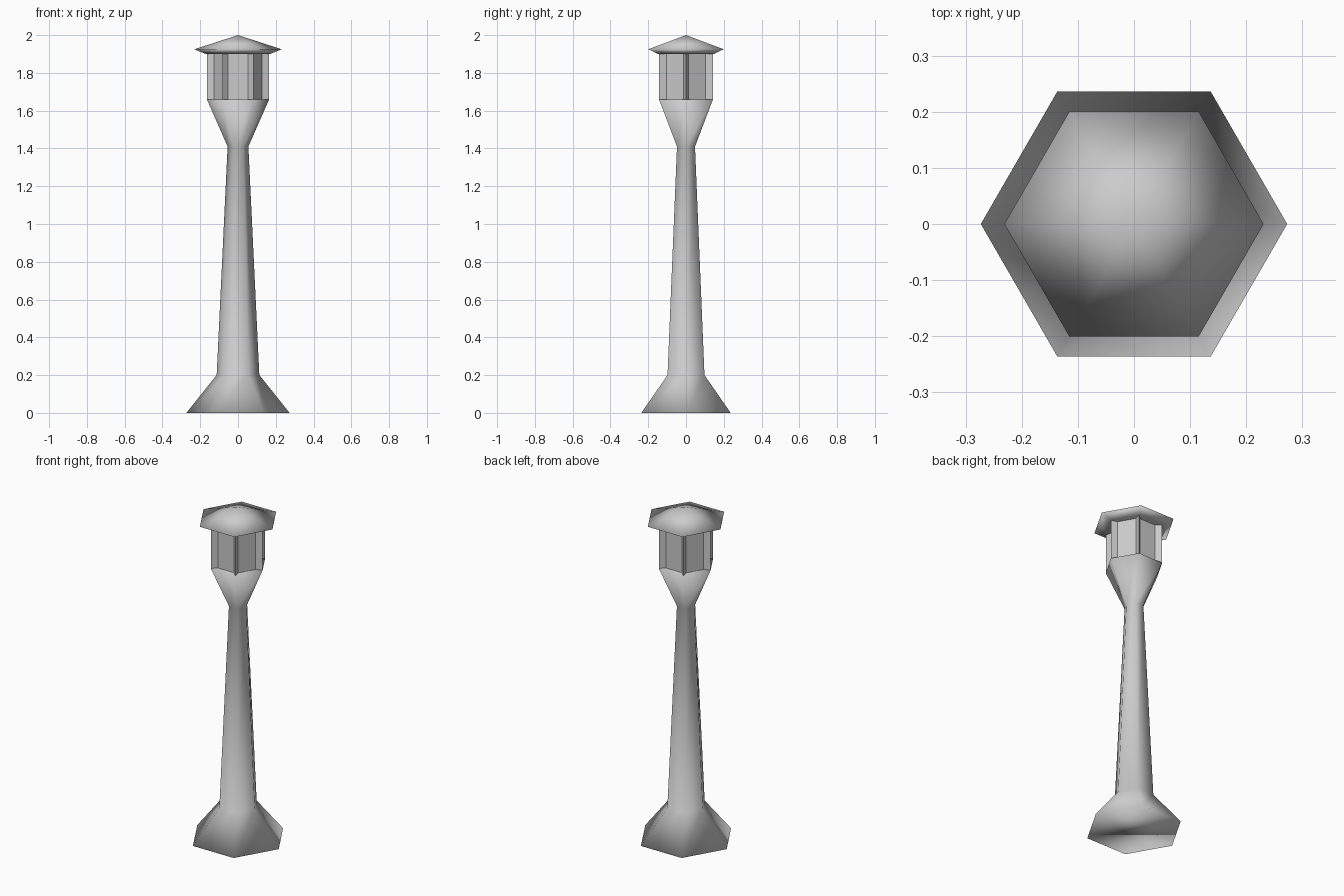
import bpy
import bmesh
from math import cos, sin, radians

cube = bpy.data.objects.get("Cube")
if cube:
    bpy.data.objects.remove(cube, do_unlink=True)

stone = bpy.data.materials.new("grey_stone")
stone.use_nodes = True
grey = (0.6, 0.6, 0.6, 1)
stone.diffuse_color = grey
stone.node_tree.nodes["Principled BSDF"].inputs["Base Color"].default_value = grey

SIDES = 6


def hexagon(radius):
    """Corners of a hexagon that points along x."""
    return [(radius * cos(radians(60 * i)), radius * sin(radians(60 * i)))
            for i in range(SIDES)]


def loft(name, sections, apex=None):
    """Skin a stack of (outline, height) sections, closed at both ends."""
    bm = bmesh.new()
    rings = [[bm.verts.new((x, y, z)) for x, y in outline] for outline, z in sections]
    for low, high in zip(rings, rings[1:]):
        n = len(low)
        for i in range(n):
            j = (i + 1) % n
            bm.faces.new((low[i], low[j], high[j], high[i]))
    bm.faces.new(rings[0][::-1])
    if apex is None:
        bm.faces.new(rings[-1])
    else:
        tip = bm.verts.new((0, 0, apex))
        top = rings[-1]
        for i in range(len(top)):
            bm.faces.new((top[i], top[(i + 1) % len(top)], tip))
    bmesh.ops.recalc_face_normals(bm, faces=bm.faces)
    for face in bm.faces:
        face.smooth = True
    mesh = bpy.data.meshes.new(name)
    bm.to_mesh(mesh)
    bm.free()
    mesh.materials.append(stone)
    obj = bpy.data.objects.new(name, mesh)
    bpy.context.collection.objects.link(obj)
    return obj


# Flared foot, tapering column and lantern cup in one smooth skin
profile = [(0.273, 0), (0.113, 0.2), (0.055, 1.41), (0.165, 1.66)]
loft("tower", [(hexagon(r), z) for r, z in profile])

# Lantern: pointed corner posts with a recessed panel between each pair
PANEL_DEPTH, PANEL_HALF = 0.116, 0.053
outline = []
for i, corner in enumerate(hexagon(0.165)):
    outline.append(corner)
    a = radians(60 * i + 30)
    for side in (-PANEL_HALF, PANEL_HALF):
        outline.append((PANEL_DEPTH * cos(a) - side * sin(a),
                        PANEL_DEPTH * sin(a) + side * cos(a)))
lantern = loft("lantern", [(outline, 1.66), (outline, 1.905)])

# Keep the recessed panels flat and the lantern edges crisp
for face in lantern.data.polygons:
    face.use_smooth = False

# Roof with sloping underside
loft("roof", [(hexagon(0.17), 1.9), (hexagon(0.231), 1.925)], apex=2.0)
